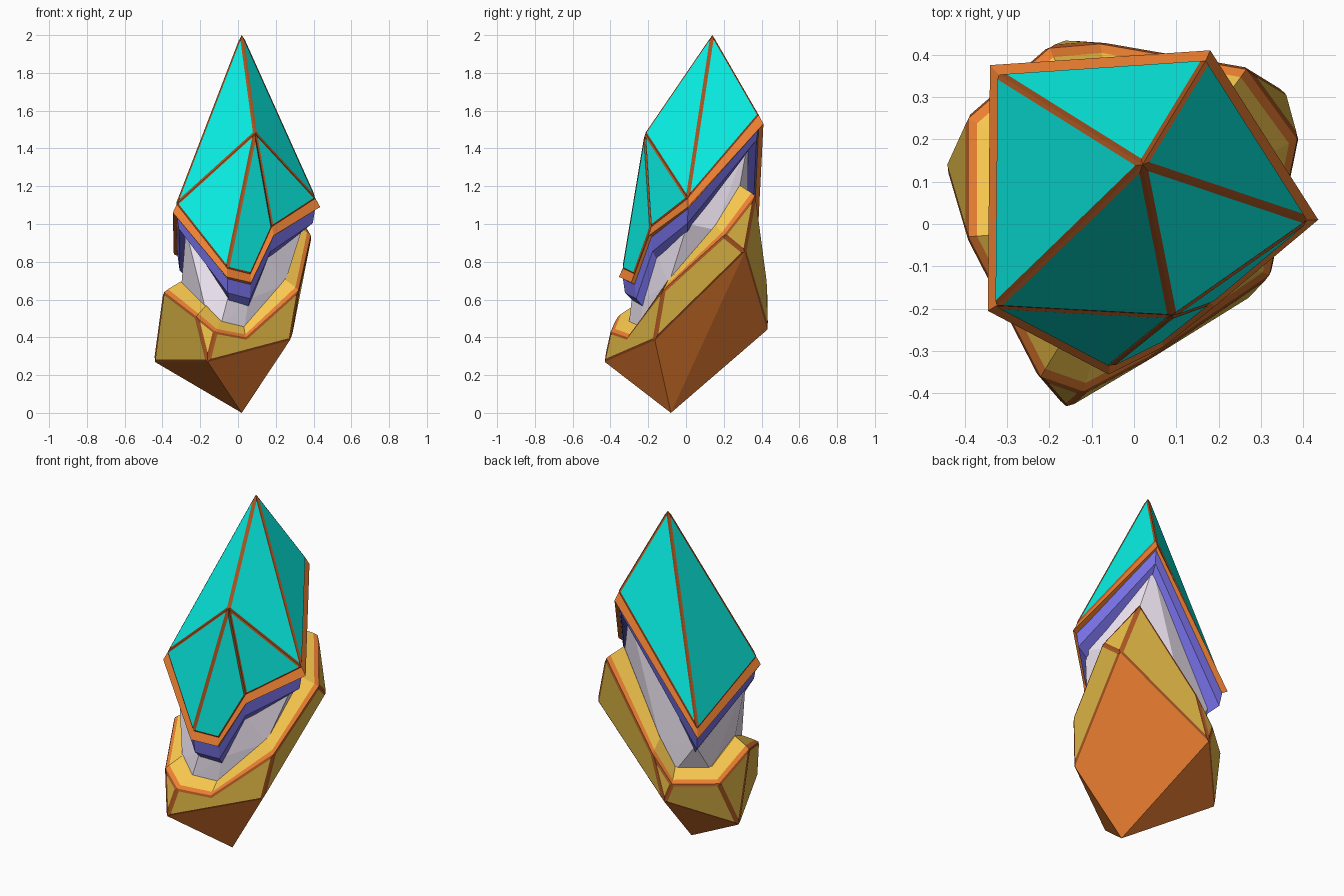
import bpy, bmesh
from mathutils import Vector

if "Cube" in bpy.data.objects:
    bpy.data.objects.remove(bpy.data.objects["Cube"])


def material(name, rgb):
    m = bpy.data.materials.new(name)
    m.diffuse_color = (*[(c / 255) ** 2.2 for c in rgb], 1)
    m.use_nodes = True
    m.node_tree.nodes["Principled BSDF"].inputs["Base Color"].default_value = m.diffuse_color
    return m


TEAL = material("teal", (17, 238, 226))
ORANGE = material("orange", (238, 128, 54))
BROWN = material("groove_brown", (165, 85, 38))
PURPLE = material("purple", (116, 110, 225))
LAVENDER = material("lavender", (236, 226, 240))
GOLD = material("gold", (226, 184, 72))
YELLOW = material("yellow", (250, 200, 80))


def ring(pts, scale, dz):
    # copy of a rim, pulled towards the axis and shifted vertically
    return [Vector((x * scale, y * scale, z + dz)) for x, y, z in pts]


def build(name, groups, groove=0.012):
    """groups: (material, polygons as point lists, grooved?)"""
    bm = bmesh.new()
    mats, panels = [], []
    for mat, polys, grooved in groups:
        mats.append(mat)
        for poly in polys:
            f = bm.faces.new([bm.verts.new(p) for p in poly])
            f.material_index = len(mats) - 1
            if grooved:
                panels.append(f)
    mats.append(BROWN)
    bmesh.ops.remove_doubles(bm, verts=bm.verts[:], dist=1e-5)
    bmesh.ops.recalc_face_normals(bm, faces=bm.faces[:])
    panels = [f for f in panels if f.is_valid]
    if panels:
        res = bmesh.ops.inset_individual(bm, faces=panels, thickness=groove,
                                         depth=0.006, use_even_offset=True)
        for f in res["faces"]:
            f.material_index = len(mats) - 1
    me = bpy.data.meshes.new(name)
    bm.to_mesh(me)
    bm.free()
    for m in mats:
        me.materials.append(m)
    ob = bpy.data.objects.new(name, me)
    bpy.context.collection.objects.link(ob)
    return ob


def strip(a, b):
    n = len(a)
    return [[a[i], a[(i + 1) % n], b[(i + 1) % n], b[i]] for i in range(n)]


def fan(a, tip):
    return [[a[i], a[(i + 1) % len(a)], tip] for i in range(len(a))]


# Rim of the upper crystal, counter-clockwise from front left
upper = [(-.345, -.205, 1.06), (-.06, -.355, .72), (.07, -.29, .69), (.19, -.195, .94),
         (.435, .01, 1.09), (.18, .41, 1.53), (-.34, .375, .84)]
apex, brow = Vector((.02, .14, 2)), Vector((.09, -.215, 1.48))

# Teal crystal with grooved facets and an orange rim
edge = ring(upper, .94, .045)
F, E, H, G, C, B, A = edge
facets = [[apex, A, F], [apex, B, A], [apex, C, B], [apex, brow, C], [apex, F, brow],
          [brow, F, E], [brow, E, H, G], [brow, G, C]]
under = ring(upper, .93, -.01)
build("upper_crystal", [
    (TEAL, facets, True),
    (ORANGE, strip(upper, edge) + strip(under, upper), False),
    (BROWN, fan(under, Vector((0, .05, 1.15))), False)], .009)

# Purple collar below the upper crystal
c0, c1, c2 = ring(upper, .94, -.01), ring(upper, .91, -.085), ring(upper, .78, -.13)
build("purple_collar", [(PURPLE, strip(c1, c0) + strip(c2, c1), False)])

# Rims of the golden cup: upper edge and lower edge
cup = [(-.39, -.03, .64), (-.22, -.36, .51), (-.12, -.395, .43), (.04, -.31, .40),
       (.32, -.12, .65), (.385, .2, .94), (.265, .365, 1.15), (-.08, .425, .70),
       (-.2, .415, .55), (-.39, .25, .54)]
low = [(-.16, -.43, .27), (.275, -.165, .385), (.355, .31, .85), (-.16, .43, .44),
       (-.44, .14, .27)]
u = [Vector(p) for p in cup]
l1, l5, l4, l3, l2 = [Vector(p) for p in low]
walls = [[l2, l1, u[1], u[0]], [l1, u[2], u[1]], [l1, l5, u[4], u[3], u[2]],
         [l5, l4, u[5], u[4]], [l4, u[6], u[5]], [l4, l3, u[7], u[6]],
         [l3, u[8], u[7]], [l3, l2, u[9], u[8]], [l2, u[0], u[9]]]
g1, g2 = ring(cup, .95, .015), ring(cup, .78, .055)
build("golden_cup", [
    (GOLD, walls, True),
    (ORANGE, strip(u, g1), False),
    (YELLOW, strip(g1, g2) + fan(g2, Vector((0, 0, .62))), False),
    (ORANGE, fan([l1, l5, l4, l3, l2], Vector((.02, -.08, 0))), False)])

# Pale core joining both halves: hull of the two inner rims
bm = bmesh.new()
for p in ring(upper, .80, -.09) + ring(cup, .77, .03):
    bm.verts.new(p)
hull = bmesh.ops.convex_hull(bm, input=bm.verts[:])
loose = [v for v in bm.verts if not v.link_faces]
bmesh.ops.delete(bm, geom=loose, context="VERTS")
bmesh.ops.recalc_face_normals(bm, faces=bm.faces[:])
me = bpy.data.meshes.new("pale_core")
bm.to_mesh(me)
bm.free()
me.materials.append(LAVENDER)
bpy.context.collection.objects.link(bpy.data.objects.new("pale_core", me))
